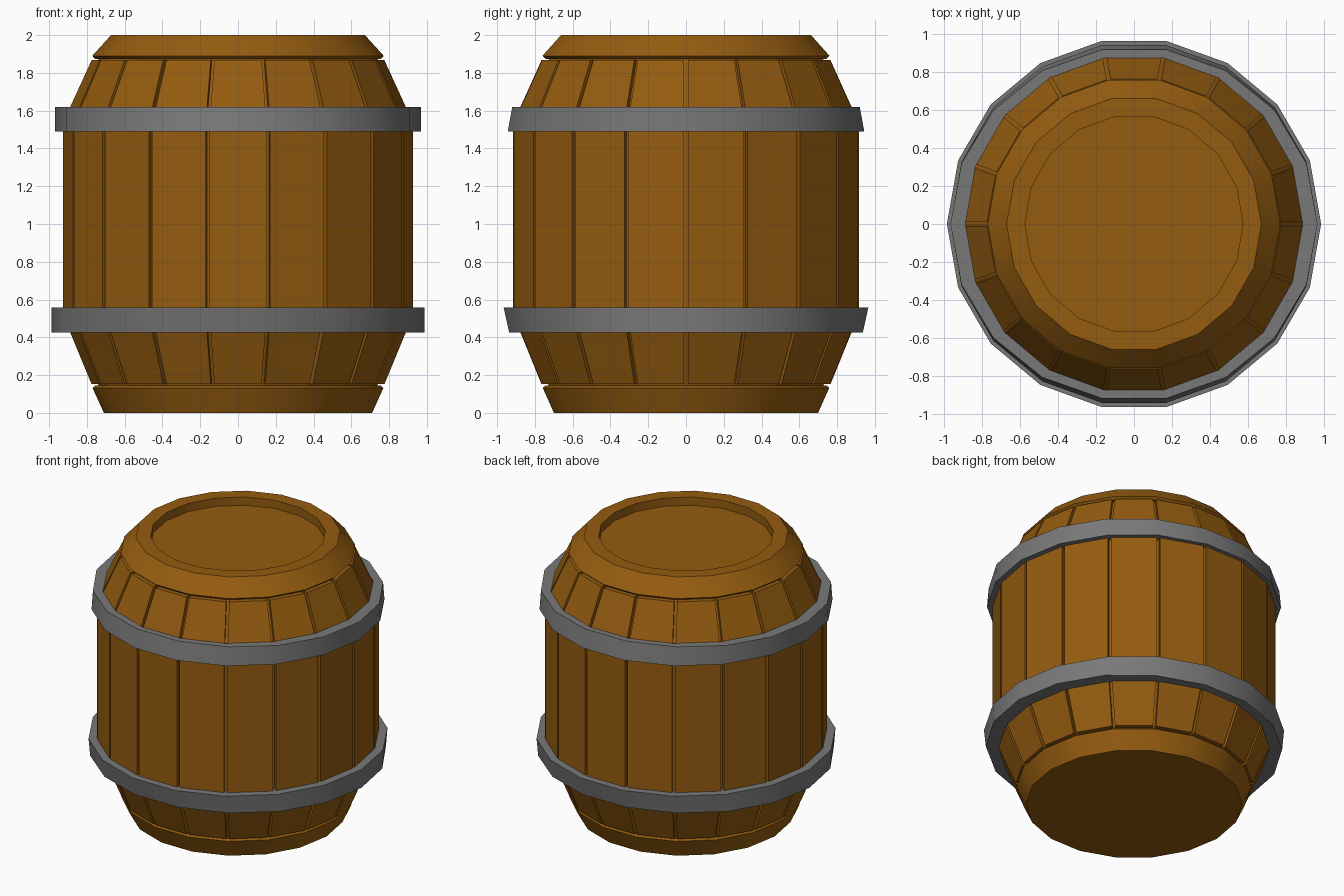
import bpy, bmesh, math
from mathutils import Vector

if "Cube" in bpy.data.objects:
    bpy.data.objects.remove(bpy.data.objects["Cube"])

SIDES = 18
STEP = 2 * math.pi / SIDES
HALF = STEP / 2


def material(name, rgb):
    m = bpy.data.materials.new(name)
    m.diffuse_color = (*rgb, 1)
    m.use_nodes = True
    m.node_tree.nodes["Principled BSDF"].inputs["Base Color"].default_value = m.diffuse_color
    return m


WOOD = material("brown wood", (0.30, 0.107, 0.005))
IRON = material("grey iron", (0.19, 0.19, 0.19))


def finish(bm, name, mat, smooth):
    bmesh.ops.remove_doubles(bm, verts=bm.verts, dist=1e-5)
    bmesh.ops.recalc_face_normals(bm, faces=bm.faces)
    for f in bm.faces:
        f.smooth = smooth
    for e in bm.edges:
        e.smooth = e.calc_face_angle(0) < math.radians(25)
    mesh = bpy.data.meshes.new(name)
    bm.to_mesh(mesh)
    bm.free()
    mesh.materials.append(mat)
    ob = bpy.data.objects.new(name, mesh)
    bpy.context.collection.objects.link(ob)
    return ob


def lathe(name, profile, mat, closed=False, smooth=True):
    """Revolve (radius, z, y_scale) points; open profiles get end caps."""
    bm = bmesh.new()
    rings = []
    for r, z, *ys in profile:
        k = ys[0] if ys else 1
        rings.append([bm.verts.new((r * math.cos(i * STEP), r * k * math.sin(i * STEP), z))
                      for i in range(SIDES)])
    pairs = list(zip(rings, rings[1:]))
    if closed:
        pairs.append((rings[-1], rings[0]))
    else:
        bm.faces.new(rings[0])
        bm.faces.new(rings[-1])
    for a, b in pairs:
        for i in range(SIDES):
            j = (i + 1) % SIDES
            bm.faces.new((a[i], a[j], b[j], b[i]))
    return finish(bm, name, mat, smooth)


# Inner core seen in the gaps between staves
lathe("inner_core", [(0.73, 0.10), (0.74, 0.15), (0.895, 0.52), (0.895, 1.535),
                     (0.74, 1.87), (0.70, 1.91)], WOOD, smooth=False)

# Base rim and recessed lid
lathe("base_rim", [(0.71, 0), (0.77, 0.132), (0.755, 0.145), (0.70, 0.145)], WOOD)
lathe("lid", [(0.70, 1.874), (0.755, 1.874), (0.772, 1.89), (0.672, 2.0),
              (0.575, 2.0), (0.575, 1.94)], WOOD)

# Staves: one bent plank per side, with a narrow gap at each corner
bm = bmesh.new()
bends = [(0.777, 0.152), (0.929, 0.52), (0.929, 1.535), (0.777, 1.867)]
for s in range(SIDES):
    a = (s + 0.5) * STEP
    out = Vector((math.cos(a), math.sin(a), 0))
    side = Vector((-out.y, out.x, 0))
    rings = []
    for r, z in bends:
        d = r * math.cos(HALF)
        ring = []
        for depth, sign in ((0, -1), (0, 1), (0.05, 1), (0.05, -1)):
            w = (d - depth) * math.tan(HALF) - 0.010
            ring.append(bm.verts.new(out * (d - depth) + side * sign * w + Vector((0, 0, z))))
        rings.append(ring)
    bm.faces.new(rings[0])
    bm.faces.new(rings[-1])
    for p, q in zip(rings, rings[1:]):
        for i in range(4):
            j = (i + 1) % 4
            bm.faces.new((p[i], p[j], q[j], q[i]))
finish(bm, "staves", WOOD, False)

# Iron hoops, narrowing front to back toward the barrel ends
lathe("upper_hoop", [(0.968, 1.49, 0.99), (0.968, 1.62, 0.965),
                     (0.89, 1.62), (0.89, 1.49)], IRON, closed=True)
lathe("lower_hoop", [(0.987, 0.425, 0.963), (0.987, 0.557, 0.993),
                     (0.89, 0.557), (0.88, 0.425)], IRON, closed=True)
